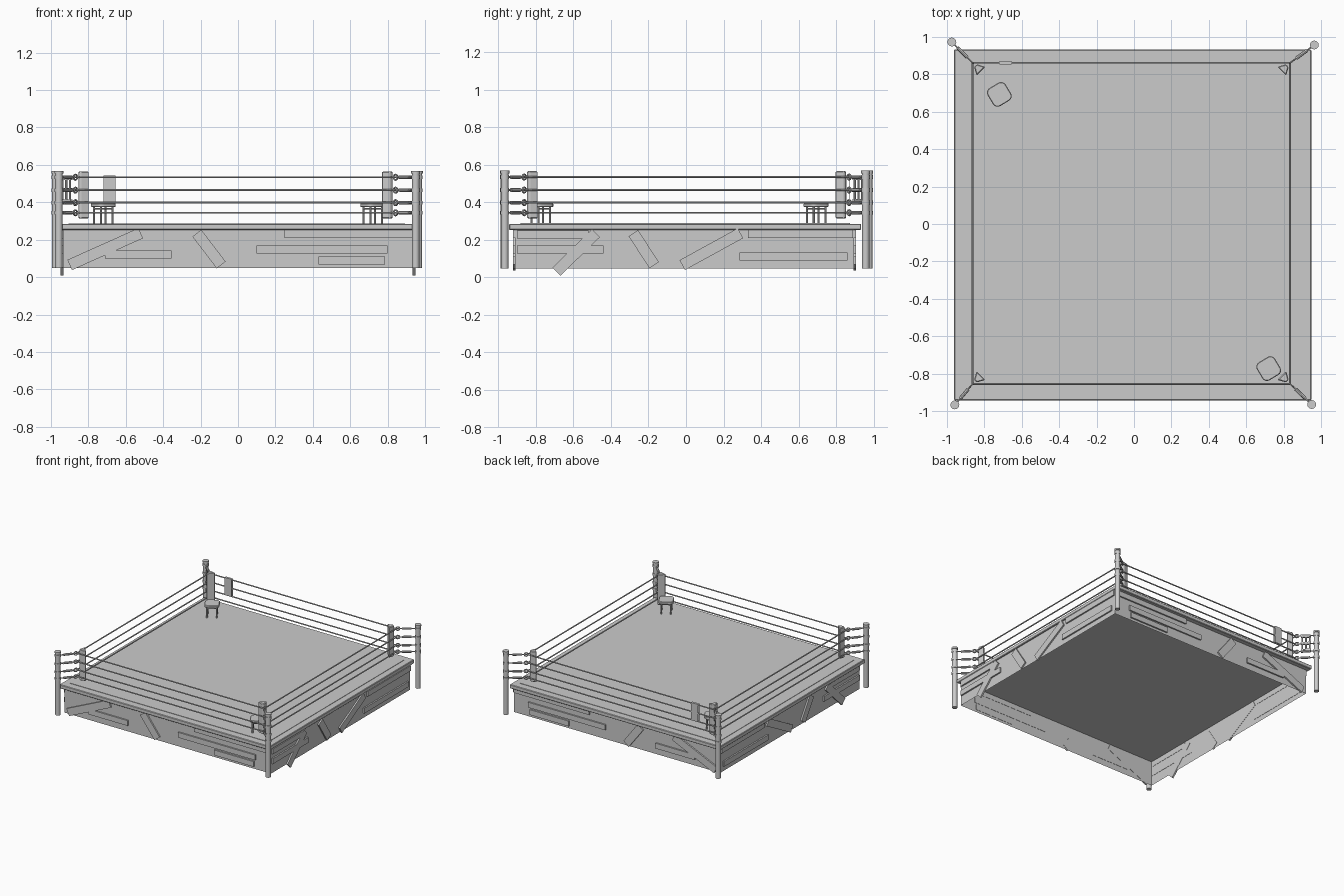
import bpy, bmesh, math
from mathutils import Vector, Matrix

if "Cube" in bpy.data.objects:
    bpy.data.objects.remove(bpy.data.objects["Cube"])


def finish(name, bm, bevel=0, smooth=False):
    bmesh.ops.recalc_face_normals(bm, faces=bm.faces)
    me = bpy.data.meshes.new(name)
    bm.to_mesh(me)
    bm.free()
    ob = bpy.data.objects.new(name, me)
    bpy.context.collection.objects.link(ob)
    if bevel:
        m = ob.modifiers.new("bevel", 'BEVEL')
        m.width, m.segments = bevel, 1
    if smooth:
        bpy.context.view_layer.objects.active = ob
        ob.select_set(True)
        bpy.ops.object.shade_smooth_by_angle(angle=math.radians(40))
        ob.select_set(False)
    return ob


def add_box(bm, centre, size, rot=Matrix.Identity(4)):
    return bmesh.ops.create_cube(bm, size=1, matrix=Matrix.Translation(centre) @ rot
                                 @ Matrix.Diagonal((*size, 1)))['verts']


def add_rod(bm, a, b, r, sides=8):
    a, b = Vector(a), Vector(b)
    d = b - a
    rot = d.to_track_quat('Z', 'Y').to_matrix().to_4x4()
    bmesh.ops.create_cone(bm, cap_ends=True, segments=sides, radius1=r, radius2=r,
                          depth=d.length, matrix=Matrix.Translation((a + b) / 2) @ rot)


def add_ring(bm, centre, axis, R, r, n=12, k=6):
    q = Vector(axis).to_track_quat('Z', 'Y')
    c = Vector(centre)
    turn = 2 * math.pi
    v = [[bm.verts.new(c + q @ (Matrix.Rotation(turn * i / n, 3, 'Z') @ Vector(
        (R + r * math.cos(turn * j / k), 0, r * math.sin(turn * j / k)))))
        for j in range(k)] for i in range(n)]
    for i in range(n):
        for j in range(k):
            bm.faces.new((v[i][j], v[i - 1][j], v[i - 1][j - 1], v[i][j - 1]))


# platform slab with its slightly raised canvas
bm = bmesh.new()
add_box(bm, (-.007, -.005, .269), (1.91, 1.875, .032))
finish("platform", bm, .004)
bm = bmesh.new()
add_box(bm, (-.006, -.004, .284), (1.8, 1.757, .008))
finish("canvas", bm)

# skirt: four thin walls, open underneath
SX, SY, MID = .936, .902, -.008
bm = bmesh.new()
add_box(bm, (0, MID, .152), (2 * SX, 2 * SY, .208))
bmesh.ops.delete(bm, geom=[f for f in bm.faces if abs(f.normal.z) > .9], context='FACES_ONLY')
finish("skirt", bm)

# planks: level ones as (start, end, height), slanted ones as (foot, head)
front_back = ([(-.71, -.355, .12), (.245, .93, .233), (.43, .785, .09), (.1, .8, .147)],
              [(-.9, -.52), (-.09, -.22)])
left_right = ([(-.9, -.44, .148), (-.9, -.52, .228), (.33, .89, .23), (.285, .86, .11)],
              [(-.69, -.48), (-.17, -.28), (-.02, .29)])


def planks(name, origin, along, out, level, slanted):
    bm = bmesh.new()
    along, out = Vector(along), Vector(out)
    runs = [(a, z, b, z, .043) for a, b, z in level]
    runs += [(a, .03 if a == -.69 else .065, b, .235, .06) for a, b in slanted]
    for a, za, b, zb, w in runs:
        d = along * (b - a) + Vector((0, 0, zb - za))
        u = d.normalized()
        rot = Matrix((u, out, u.cross(out))).transposed().to_4x4()
        c = origin + along * (a + b) / 2 + Vector((0, 0, (za + zb) / 2)) + out * .005
        add_box(bm, c, (d.length, .014, w), rot)
    finish(name, bm)


for s, fb, lr in ((-1, "front", "left"), (1, "back", "right")):
    planks(fb + "_planks", Vector((0, MID + s * SY, 0)), (1, 0, 0), (0, s, 0), *front_back)
    planks(lr + "_planks", Vector((s * SX, 0, 0)), (0, 1, 0), (s, 0, 0), *left_right)

# corners: post position and rope corner
rope_z = (.344, .398, .465, .534)
corners = [((-.958, -.967), (-.863, -.855)), ((.95, -.965), (.835, -.855)),
           ((.964, .957), (.835, .862)), ((-.974, .973), (-.863, .862))]
for i, (p, c) in enumerate(corners):
    p, c = Vector((*p, 0)), Vector((*c, 0))
    up = lambda z: Vector((0, 0, z))
    # post with cap
    bm = bmesh.new()
    add_rod(bm, p + up(.048), p + up(.56), .02, 12)
    add_rod(bm, p + up(.553), p + up(.568), .024, 12)
    finish(f"post_{i}", bm, smooth=True)
    # turnbuckles with eye rings and post clamps
    d = (p - c).normalized()
    bm = bmesh.new()
    for z in rope_z:
        a, b = c + up(z), p + up(z)
        add_rod(bm, a, b, .005, 6)
        add_rod(bm, a.lerp(b, .25), a.lerp(b, .7), .0095)
        add_ring(bm, a.lerp(b, .06), (d.y, -d.x, 0), .014, .005)
        add_rod(bm, b - up(.01), b + up(.01), .023, 12)
    finish(f"turnbuckles_{i}", bm, smooth=True)
    # wedge pad, broad face to the centre
    bm = bmesh.new()
    for v in add_box(bm, (0, 0, 0), (.042, .066, .252)):
        if v.co.x > 0:
            v.co.y *= .3
    pad = finish(f"corner_pad_{i}", bm, .005)
    o = Vector((math.copysign(1, p.x), math.copysign(1, p.y), 0))
    pad.location = c - o * .03 + up(.439)
    pad.rotation_euler.z = math.atan2(o.y, o.x)

# ropes
for k, z in enumerate(rope_z):
    bm = bmesh.new()
    for i in range(4):
        add_rod(bm, (*corners[i - 1][1], z), (*corners[i][1], z), .005)
    finish(f"rope_{k}", bm, smooth=True)

# corner stools with rounded square seats
for i, (x, y) in enumerate([(-.72, .693), (.72, -.773)]):
    bm = bmesh.new()
    add_box(bm, (0, 0, .385), (.112, .112, .021))
    upright = [e for e in bm.edges if abs(e.verts[0].co.z - e.verts[1].co.z) > .01]
    bmesh.ops.bevel(bm, geom=upright, offset=.028, segments=4, profile=.5, affect='EDGES')
    seat = finish(f"stool_seat_{i}", bm, .004, True)
    bm = bmesh.new()
    L = .036
    for sx, sy in ((1, 1), (-1, 1), (-1, -1), (1, -1)):
        add_rod(bm, (sx * L, sy * L, .285), (sx * L, sy * L, .38), .006)
        add_rod(bm, (sx * L, sy * L, .365), (-sy * L, sx * L, .365), .004, 6)
    legs = finish(f"stool_legs_{i}", bm, smooth=True)
    for ob in (seat, legs):
        ob.location = (x, y, 0)
        ob.rotation_euler.z = math.radians(31)

# towel folded over the back rope
bm = bmesh.new()
for y in (.854, .87):
    add_box(bm, (-.686, y, .471), (.064, .003, .14))
add_box(bm, (-.686, .862, .541), (.064, .019, .003))
finish("towel", bm)

# small rack hung in the back left corner
bm = bmesh.new()
for t in (-.028, 0, .028):
    add_rod(bm, (t, 0, .39), (t, 0, .54), .006)
for z in (.41, .47, .525):
    add_box(bm, (0, 0, z), (.076, .016, .012))
rack = finish("hanging_rack", bm, smooth=True)
rack.location = (-.918, .918, 0)
rack.rotation_euler.z = math.radians(-45)
